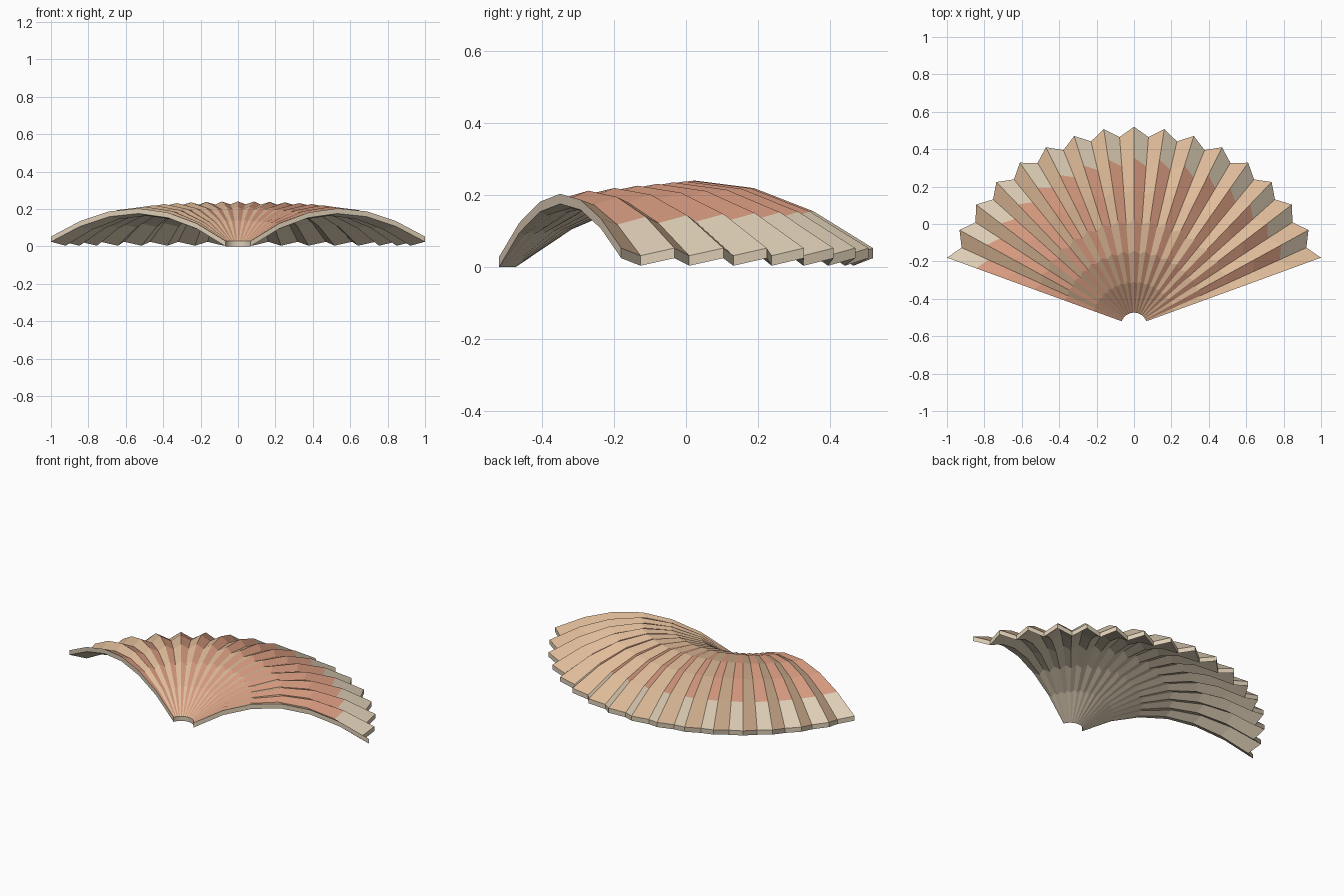
import bpy, bmesh, math

cube = bpy.data.objects.get("Cube")
if cube:
    bpy.data.objects.remove(cube)

PLEATS = 16            # full folds across the fan
BANDS = 6              # steps from hub to rim
START, SWEEP = math.radians(20), math.radians(140)
CENTRE_Y = -0.544
HUB_R, RIDGE_R, VALLEY_R = 0.07, 1.064, 1.012
THICK = 0.028


def material(name, colour):
    mat = bpy.data.materials.new(name)
    mat.use_nodes = True
    mat.diffuse_color = (*colour, 1)
    mat.node_tree.nodes["Principled BSDF"].inputs["Base Color"].default_value = (*colour, 1)
    return mat


def surface_point(fold, band):
    """Top point of the pleated arch; even folds are ridges."""
    ridge = fold % 2 == 0
    t = band / BANDS
    side = 2 * fold / (2 * PLEATS) - 1
    angle = START + SWEEP * fold / (2 * PLEATS)
    r = HUB_R + ((RIDGE_R if ridge else VALLEY_R) - HUB_R) * t
    arch = (0.195 - 0.037 * side * side) * max(0, math.sin(math.pi * t)) ** 0.9
    lift = 0.021 * t ** 0.4 if ridge else 0
    z = THICK + 0.004 * t + arch + lift
    return r * math.cos(angle), CENTRE_Y + r * math.sin(angle), z


bm = bmesh.new()
folds = 2 * PLEATS
top, under = [], []
for i in range(folds + 1):
    points = [surface_point(i, j) for j in range(BANDS + 1)]
    top.append([bm.verts.new(p) for p in points])
    under.append([bm.verts.new((x, y, z - THICK)) for x, y, z in points])

# Pleated upper and lower sheets
CREAM, TAN, SALMON = range(3)
for i in range(folds):
    for j in range(BANDS):
        face = bm.faces.new((top[i][j], top[i][j + 1], top[i + 1][j + 1], top[i + 1][j]))
        if i % 2 == 0:
            face.material_index = TAN
        else:
            face.material_index = CREAM if j == BANDS - 1 else SALMON
        bm.faces.new((under[i][j], under[i + 1][j], under[i + 1][j + 1], under[i][j + 1]))

# Hub and rim walls
for j in (0, BANDS):
    for i in range(folds):
        bm.faces.new((top[i][j], top[i + 1][j], under[i + 1][j], under[i][j]))

# Side walls
for i in (0, folds):
    for j in range(BANDS):
        bm.faces.new((top[i][j], top[i][j + 1], under[i][j + 1], under[i][j]))

bmesh.ops.recalc_face_normals(bm, faces=bm.faces)
mesh = bpy.data.meshes.new("pleated_shell")
bm.to_mesh(mesh)
bm.free()
for name, colour in (("cream", (0.72, 0.61, 0.46)),
                     ("tan", (0.74, 0.50, 0.32)),
                     ("salmon", (0.67, 0.32, 0.21))):
    mesh.materials.append(material(name, colour))
shell = bpy.data.objects.new("pleated_shell", mesh)
bpy.context.collection.objects.link(shell)
